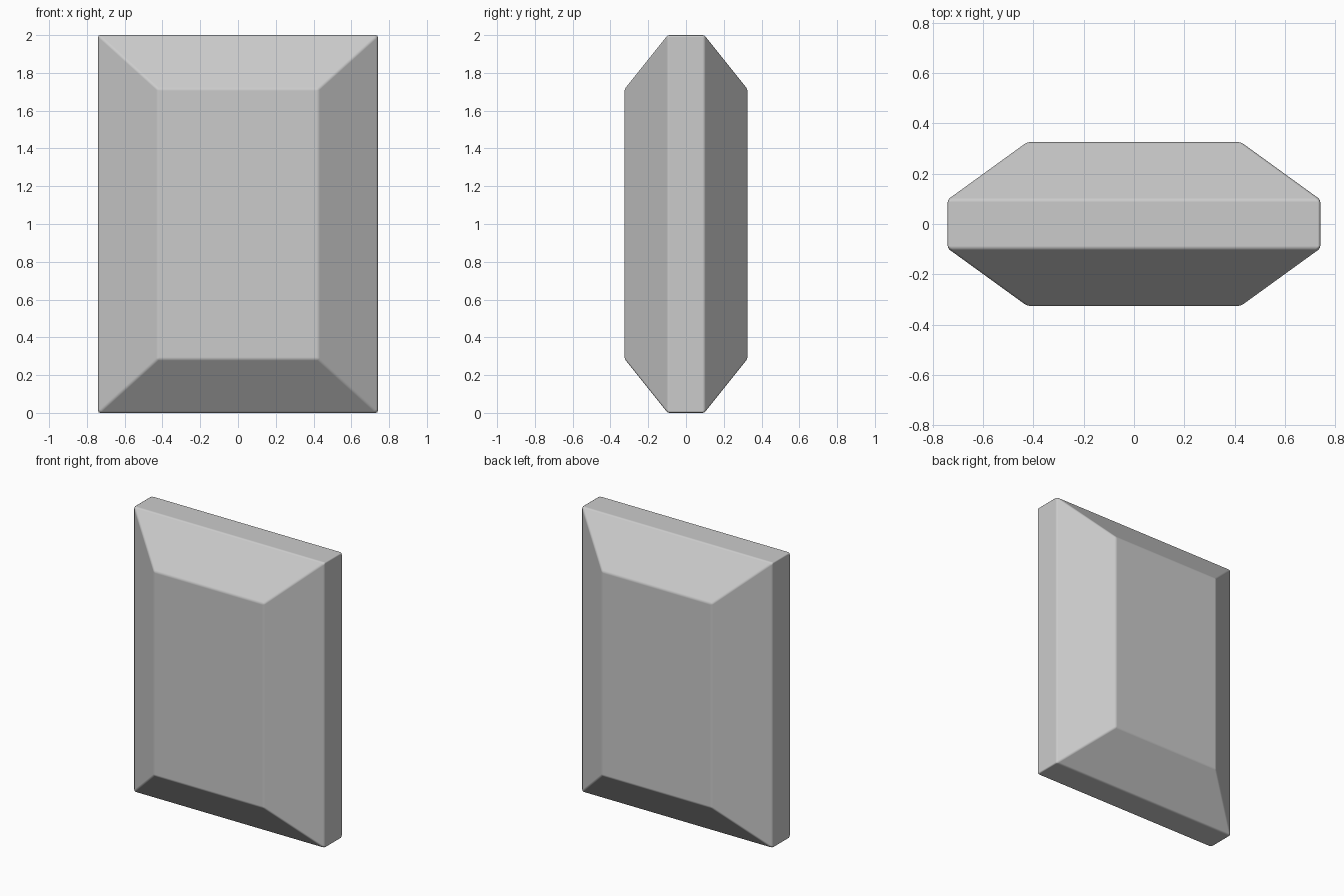
import bpy, bmesh

if "Cube" in bpy.data.objects:
    bpy.data.objects.remove(bpy.data.objects["Cube"])

# Profile of the tablet through its thickness: (y, half width, half height)
rings = [(-0.325, 0.425, 0.715), (-0.097, 0.74, 1.0),
         (0.097, 0.74, 1.0), (0.325, 0.425, 0.715)]

# Loft rectangular rings into one faceted slab
bm = bmesh.new()
loops = [[bm.verts.new((sx * w, y, 1 + sz * h))
          for sx, sz in ((-1, -1), (1, -1), (1, 1), (-1, 1))]
         for y, w, h in rings]
for a, b in zip(loops, loops[1:]):
    for i in range(4):
        j = (i + 1) % 4
        bm.faces.new((a[i], a[j], b[j], b[i]))
bm.faces.new(loops[0])
bm.faces.new(loops[-1])
bmesh.ops.recalc_face_normals(bm, faces=bm.faces)
mesh = bpy.data.meshes.new("faceted_tablet")
bm.to_mesh(mesh)
bm.free()
tablet = bpy.data.objects.new("faceted_tablet", mesh)
bpy.context.collection.objects.link(tablet)

# Slightly softened edges with flat-looking facets
for p in mesh.polygons:
    p.use_smooth = True
bevel = tablet.modifiers.new("soft_edges", 'BEVEL')
bevel.width = 0.01
bevel.segments = 2
bevel.limit_method = 'ANGLE'
bevel.angle_limit = 0.3
bevel.harden_normals = True
